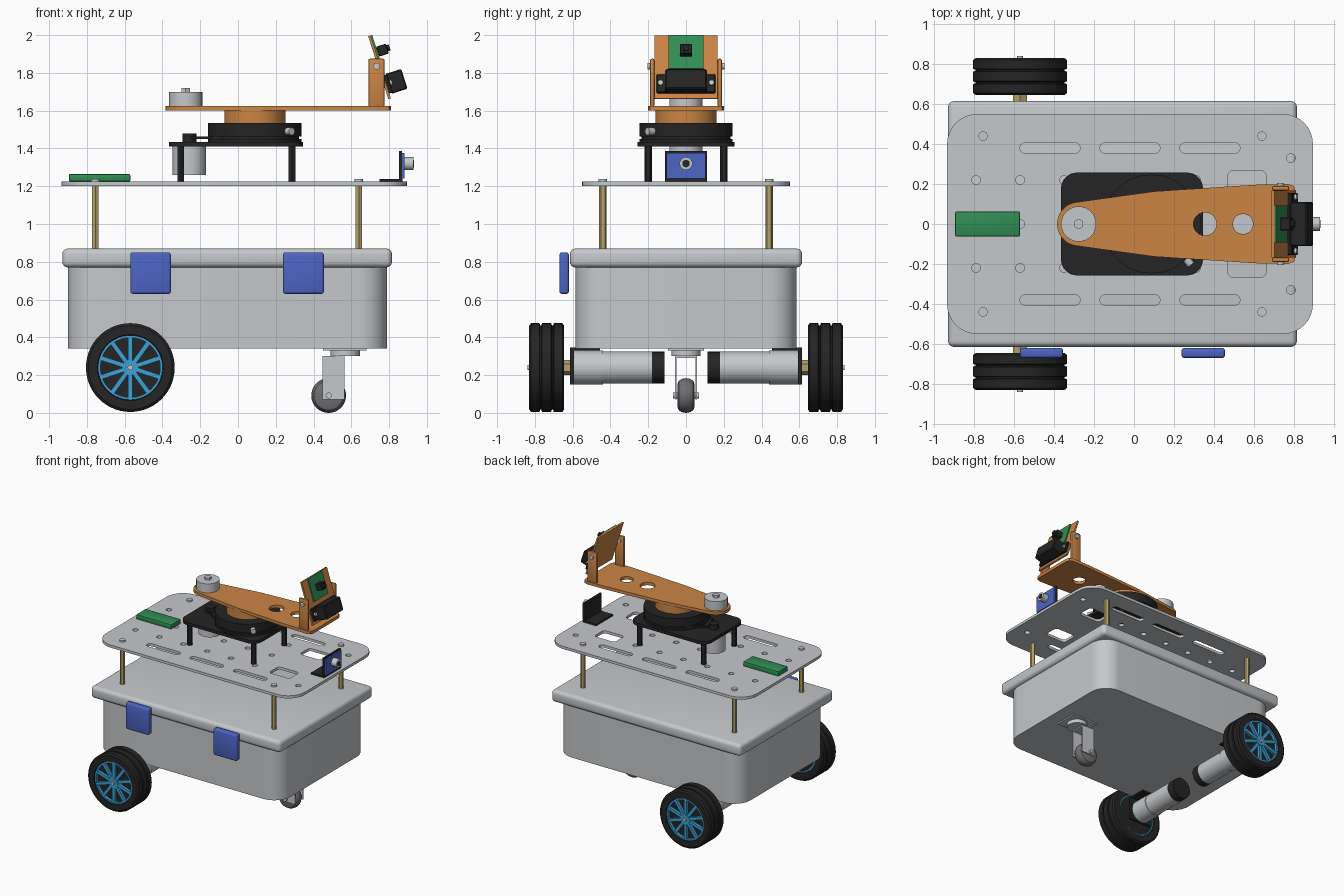
import bpy, bmesh, math
from mathutils import Matrix, Vector

if "Cube" in bpy.data.objects:
    bpy.data.objects.remove(bpy.data.objects["Cube"])

def material(name, rgb):
    m = bpy.data.materials.new(name)
    m.diffuse_color = (*rgb, 1)
    m.use_nodes = True
    m.node_tree.nodes["Principled BSDF"].inputs["Base Color"].default_value = m.diffuse_color
    return m

GREY = material("light_grey", (0.56, 0.58, 0.60))
BLACK = material("black", (0.018, 0.018, 0.019))
ORANGE = material("orange", (0.60, 0.235, 0.06))
BLUE = material("blue", (0.075, 0.13, 0.56))
SKY = material("sky_blue", (0.045, 0.36, 0.66))
GREEN = material("green", (0.03, 0.27, 0.09))
BRASS = material("brass", (0.47, 0.37, 0.15))
RUBBER = material("mid_grey", (0.16, 0.16, 0.17))

def finish(name, mesh, mat, smooth=True):
    ob = bpy.data.objects.new(name, mesh)
    bpy.context.collection.objects.link(ob)
    mesh.materials.clear()
    mesh.materials.append(mat)
    if smooth:
        bpy.ops.object.select_all(action='DESELECT')
        bpy.context.view_layer.objects.active = ob
        ob.select_set(True)
        bpy.ops.object.shade_smooth_by_angle(angle=math.radians(32))
    return ob

def from_bmesh(name, bm, mat, smooth=True):
    bmesh.ops.recalc_face_normals(bm, faces=bm.faces[:])
    mesh = bpy.data.meshes.new(name)
    bm.to_mesh(mesh)
    bm.free()
    return finish(name, mesh, mat, smooth)

def box(name, lo, hi, mat, bevel=0, segs=3, tilt=0):
    """Box between two corners, optionally bevelled and tilted about its own centre."""
    lo, hi = Vector(lo), Vector(hi)
    bm = bmesh.new()
    bmesh.ops.create_cube(bm, size=1)
    bmesh.ops.scale(bm, vec=hi - lo, verts=bm.verts)
    if bevel:
        bmesh.ops.bevel(bm, geom=bm.edges[:], offset=bevel, segments=segs, profile=0.5, affect='EDGES')
    m = Matrix.Translation((lo + hi) / 2) @ Matrix.Rotation(tilt, 4, 'Y')
    bmesh.ops.transform(bm, matrix=m, verts=bm.verts)
    return from_bmesh(name, bm, mat, bool(bevel))

def cyl(name, a, b, r, mat, sides=32):
    """Cylinder from point a to point b."""
    a, b = Vector(a), Vector(b)
    d = b - a
    bm = bmesh.new()
    bmesh.ops.create_cone(bm, cap_ends=True, segments=sides, radius1=r, radius2=r, depth=d.length)
    m = Matrix.Translation((a + b) / 2) @ d.to_track_quat('Z', 'Y').to_matrix().to_4x4()
    bmesh.ops.transform(bm, matrix=m, verts=bm.verts)
    return from_bmesh(name, bm, mat, sides > 8)

def lathe(name, profile, centre, mat, steps=56):
    """Closed (radius, y) profile spun about the y axis."""
    bm = bmesh.new()
    vs = [bm.verts.new((r, y, 0)) for r, y in profile]
    es = [bm.edges.new((vs[i], vs[(i + 1) % len(vs)])) for i in range(len(vs))]
    bmesh.ops.spin(bm, geom=vs + es, cent=(0, 0, 0), axis=(0, 1, 0), angle=2 * math.pi, steps=steps)
    bmesh.ops.remove_doubles(bm, verts=bm.verts[:], dist=1e-5)
    bmesh.ops.translate(bm, vec=centre, verts=bm.verts)
    return from_bmesh(name, bm, mat)

def rrect(x0, x1, y0, y1, r, n=8):
    pts = []
    for k, (cx, cy) in enumerate([(x1 - r, y1 - r), (x0 + r, y1 - r), (x0 + r, y0 + r), (x1 - r, y0 + r)]):
        for i in range(n + 1):
            t = (k + i / n) * math.pi / 2
            pts.append((cx + r * math.cos(t), cy + r * math.sin(t)))
    return pts

def circle(x, y, r, n=20):
    return [(x + r * math.cos(2 * math.pi * i / n), y + r * math.sin(2 * math.pi * i / n)) for i in range(n)]

def plate(name, loops, z0, z1, mat):
    """Flat plate: the first loop is the outline, the others are holes."""
    cu = bpy.data.curves.new(name + "_outline", 'CURVE')
    cu.dimensions, cu.fill_mode, cu.extrude = '2D', 'BOTH', (z1 - z0) / 2
    for loop in loops:
        sp = cu.splines.new('POLY')
        sp.points.add(len(loop) - 1)
        for p, (x, y) in zip(sp.points, loop):
            p.co = (x, y, 0, 1)
        sp.use_cyclic_u = True
    tmp = bpy.data.objects.new("tmp", cu)
    bpy.context.collection.objects.link(tmp)
    dg = bpy.context.evaluated_depsgraph_get()
    mesh = bpy.data.meshes.new_from_object(tmp.evaluated_get(dg))
    bpy.data.objects.remove(tmp)
    bm = bmesh.new()
    bm.from_mesh(mesh)
    bmesh.ops.remove_doubles(bm, verts=bm.verts[:], dist=1e-5)
    bmesh.ops.translate(bm, vec=(0, 0, (z0 + z1) / 2), verts=bm.verts)
    return from_bmesh(name, bm, mat)

# Tub, lid and latches
plate("tub", [rrect(-0.90, 0.79, -0.585, 0.585, 0.15, 12)], 0.34, 0.79, GREY)
box("lid", (-0.93, -0.615, 0.77), (0.815, 0.615, 0.87), GREY, 0.03, 4)
for x0, x1 in ((-0.57, -0.355), (0.238, 0.455)):
    box("latch", (x0, -0.67, 0.63), (x1, -0.62, 0.85), BLUE, 0.014)

# Drive wheels, motors and brackets on both sides
WX, WZ = -0.57, 0.24
for s in (-1, 1):
    tyre = [(0, 0.66), (0.165, 0.66), (0.17, 0.645), (0.222, 0.645), (0.235, 0.655), (0.235, 0.70),
            (0.222, 0.704), (0.222, 0.710), (0.235, 0.714), (0.235, 0.762), (0.222, 0.766),
            (0.222, 0.772), (0.235, 0.776), (0.235, 0.82), (0.222, 0.83), (0.174, 0.83),
            (0.17, 0.80), (0, 0.80)]
    lathe("tyre", [(r, y * s) for r, y in tyre], (WX, 0, WZ), BLACK)
    for y0, y1 in ((0.80, 0.824), (0.652, 0.661)):
        lathe("rim_ring", [(r, y * s) for r, y in ((0.158, y0), (0.171, y0), (0.171, y1), (0.158, y1))],
              (WX, 0, WZ), SKY)
    cyl("wheel_hub", (WX, 0.80 * s, WZ), (WX, 0.826 * s, WZ), 0.04, SKY)
    for i in range(10):
        bm = bmesh.new()
        bmesh.ops.create_cube(bm, size=1)
        m = (Matrix.Translation((WX, 0.811 * s, WZ)) @ Matrix.Rotation(2 * math.pi * i / 10, 4, 'Y')
             @ Matrix.Translation((0, 0, 0.095)) @ Matrix.Diagonal((0.024, 0.022, 0.135, 1)))
        bmesh.ops.transform(bm, matrix=m, verts=bm.verts)
        from_bmesh("wheel_spoke", bm, SKY, False)
    cyl("axle_tip", (WX, 0.82 * s, WZ), (WX, 0.84 * s, WZ), 0.014, GREY, 16)
    cyl("axle_coupler", (WX, 0.60 * s, WZ), (WX, 0.66 * s, WZ), 0.04, BRASS, 6)
    ya, yb = sorted((0.593 * s, 0.613 * s))
    box("motor_bracket", (WX - 0.10, ya, 0.15), (WX + 0.10, yb, 0.345), BLACK)
    ya, yb = sorted((0.455 * s, 0.613 * s))
    box("bracket_flange", (WX - 0.10, ya, 0.33), (WX + 0.10, yb, 0.345), BLACK)
    cyl("gearbox", (WX, 0.593 * s, WZ), (WX, 0.44 * s, WZ), 0.09, GREY)
    cyl("drive_motor", (WX, 0.44 * s, WZ), (WX, 0.18 * s, WZ), 0.085, GREY)
    cyl("motor_cap", (WX, 0.18 * s, WZ), (WX, 0.115 * s, WZ), 0.084, BLACK)

# Caster
box("caster_plate", (0.45, -0.095, 0.33), (0.68, 0.095, 0.345), GREY)
cyl("caster_swivel", (0.567, 0, 0.30), (0.567, 0, 0.33), 0.078, GREY)
box("caster_fork_top", (0.447, -0.058, 0.29), (0.563, 0.058, 0.302), GREY)
for s in (-1, 1):
    box("caster_fork_side", (0.447, 0.054 * s - 0.004, 0.07), (0.563, 0.054 * s + 0.004, 0.30), GREY)
lathe("caster_wheel", [(0, -0.045), (0.06, -0.045), (0.078, -0.038), (0.088, -0.022), (0.092, 0),
                       (0.088, 0.022), (0.078, 0.038), (0.06, 0.045), (0, 0.045)], (0.48, 0, 0.092), RUBBER, 36)
cyl("caster_axle", (0.48, -0.07, 0.092), (0.48, 0.07, 0.092), 0.016, GREY, 16)

# Deck with slots and holes, on four standoffs
loops = [rrect(-0.935, 0.895, -0.55, 0.55, 0.15)]
for s in (-1, 1):
    for x in (-0.57, -0.17, 0.23):
        loops.append(rrect(x, x + 0.30, 0.38 * s - 0.027, 0.38 * s + 0.027, 0.0265, 5))
    loops.append(rrect(0.47, 0.66, 0.202 * s - 0.065, 0.202 * s + 0.065, 0.025, 4))
    loops += [circle(-0.79 + 0.22 * i, 0.22 * s, 0.022) for i in range(6)]
    loops.append(circle(0.785, 0.33 * s, 0.022))
loops += [circle(x, 0, 0.022) for x in (-0.57, -0.13, 0.09, 0.31)]
plate("deck", loops, 1.202, 1.224, GREY)
for x in (-0.755, 0.64):
    for y in (-0.44, 0.44):
        cyl("standoff", (x, y, 0.86), (x, y, 1.203), 0.02, BRASS, 6)
        cyl("standoff_screw", (x, y, 1.22), (x, y, 1.237), 0.023, GREY, 16)
box("circuit_board", (-0.895, -0.063, 1.224), (-0.57, 0.063, 1.265), GREEN, 0.008, 2)

# Turret base: legs, plate, motor, pulley, belt and bearing
for x in (-0.303, 0.285):
    for y in (-0.2, 0.2):
        cyl("turret_leg", (x, y, 1.222), (x, y, 1.415), 0.021, BLACK, 6)
plate("turret_plate", [rrect(-0.365, 0.345, -0.257, 0.257, 0.08)], 1.41, 1.435, BLACK)
cyl("turret_motor", (-0.258, 0, 1.26), (-0.258, 0, 1.41), 0.088, GREY)
cyl("pulley", (-0.258, 0, 1.435), (-0.258, 0, 1.478), 0.037, BLACK, 24)
for s in (-1, 1):
    bm = bmesh.new()
    q = [(-0.26, 0.035 * s), (0.03, 0.235 * s), (0.03, 0.225 * s), (-0.26, 0.025 * s)]
    f = bm.faces.new([bm.verts.new((x, y, 1.45)) for x, y in q])
    ext = bmesh.ops.extrude_face_region(bm, geom=[f])["geom"]
    bmesh.ops.translate(bm, vec=(0, 0, 0.014), verts=[v for v in ext if isinstance(v, bmesh.types.BMVert)])
    from_bmesh("belt", bm, BLACK, False)
cyl("bearing_lower", (0.088, 0, 1.435), (0.088, 0, 1.45), 0.247, BLACK, 56)
cyl("bearing_groove", (0.088, 0, 1.45), (0.088, 0, 1.464), 0.235, BLACK, 56)
cyl("bearing_upper", (0.088, 0, 1.464), (0.088, 0, 1.535), 0.247, BLACK, 56)
cyl("bearing_screw", (0.25, -0.16, 1.49), (0.285, -0.205, 1.49), 0.02, GREY, 16)

# Swinging arm
cyl("arm_neck", (0.09, 0, 1.535), (0.09, 0, 1.602), 0.162, ORANGE, 48)
upper = [(0.81, 0.16), (0.80, 0.19), (0.77, 0.20), (0.60, 0.196), (0.10, 0.163)]
tip = [(-0.275 + 0.11 * math.cos(math.radians(a)), 0.11 * math.sin(math.radians(a))) for a in range(100, 261, 10)]
outline = upper + tip + [(x, -y) for x, y in reversed(upper)]
plate("arm", [outline, circle(0.355, 0, 0.058, 28), circle(0.545, 0, 0.05, 28)], 1.60, 1.625, ORANGE)
cyl("arm_pivot", (-0.277, 0, 1.625), (-0.277, 0, 1.70), 0.088, GREY)
cyl("arm_pivot_nut", (-0.277, 0, 1.70), (-0.277, 0, 1.72), 0.026, GREY, 6)

# Tilting camera head
T = -0.31
for s in (-1, 1):
    box("head_cheek", (0.69, 0.179 * s - 0.011, 1.62), (0.776, 0.179 * s + 0.011, 1.875), ORANGE, 0.008, 2)
    cyl("cheek_pin", (0.733, 0.16 * s, 1.835), (0.733, 0.204 * s, 1.835), 0.018, GREY, 16)
box("head_panel", (0.742, -0.167, 1.655), (0.756, 0.167, 2.005), ORANGE, tilt=T)
box("camera_board", (0.727, -0.093, 1.818), (0.739, 0.093, 2.003), GREEN, tilt=T)
box("camera_body", (0.738, -0.032, 1.893), (0.792, 0.032, 1.948), BLACK, 0.004, 1, T)
cyl("camera_lens", (0.785, 0, 1.929), (0.803, 0, 1.935), 0.017, BLACK, 16)
box("range_sensor", (0.793, -0.11, 1.70), (0.883, 0.11, 1.81), BLACK, 0.006, 1, T)
box("range_sensor_back", (0.772, -0.155, 1.69), (0.806, 0.155, 1.79), BLACK, 0.004, 1, T)
for s in (-1, 1):
    cyl("ear_screw", (0.80, 0.135 * s, 1.745), (0.816, 0.135 * s, 1.75), 0.014, GREY, 12)

# Front proximity sensor on an angle bracket
box("sensor_foot", (0.75, -0.11, 1.224), (0.87, 0.11, 1.238), BLACK)
box("sensor_upright", (0.853, -0.11, 1.224), (0.869, 0.11, 1.387), BLACK)
box("sensor_board", (0.869, -0.104, 1.242), (0.881, 0.104, 1.377), BLUE)
cyl("sensor_barrel", (0.88, 0, 1.32), (0.93, 0, 1.32), 0.034, GREY, 24)
cyl("sensor_lens", (0.925, 0, 1.32), (0.932, 0, 1.32), 0.02, BLACK, 20)
